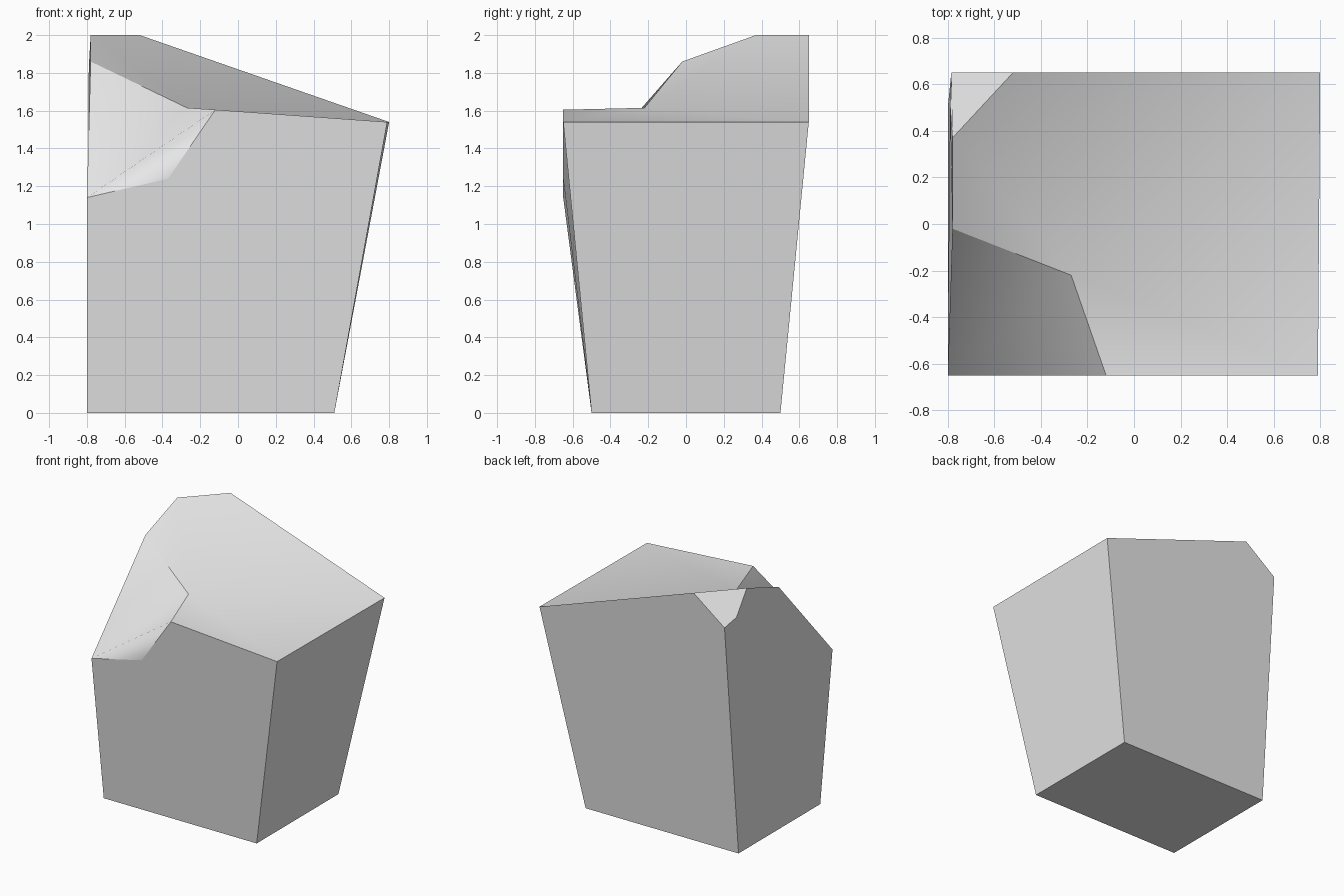
import bpy
import bmesh

if "Cube" in bpy.data.objects:
    bpy.data.objects.remove(bpy.data.objects["Cube"])

# Single stone grey
grey = bpy.data.materials.new("stone_grey")
grey.use_nodes = True
colour = (0.8, 0.8, 0.8, 1)
grey.diffuse_color = colour
grey.node_tree.nodes["Principled BSDF"].inputs["Base Color"].default_value = colour

# Named corners of the block
corners = {
    # base
    "base_fl": (-0.8, -0.5, 0), "base_fr": (0.51, -0.5, 0),
    "base_br": (0.51, 0.5, 0), "base_bl": (-0.8, 0.5, 0),
    # low edge of the sloping top
    "top_fr": (0.79, -0.65, 1.54), "top_br": (0.8, 0.65, 1.54),
    # broken front corner
    "chip_low": (-0.8, -0.65, 1.14), "chip_mid": (-0.37, -0.65, 1.24),
    "chip_front": (-0.12, -0.65, 1.605), "chip_in": (-0.27, -0.22, 1.615),
    "chip_side": (-0.78, -0.02, 1.86),
    # chamfered peak
    "peak_back": (-0.52, 0.65, 2), "peak_side": (-0.78, 0.37, 2),
    "peak_mid": (-0.79, 0.51, 1.83), "peak_low": (-0.785, 0.65, 1.8),
}

# Faces grouped by side: shading is smooth within a side, sharp between sides
sides = {
    "bottom": ["base_fl base_bl base_br base_fr"],
    "front": ["base_fl base_fr top_fr chip_front chip_mid chip_low"],
    "right": ["base_fr base_br top_br top_fr"],
    "back": ["base_br base_bl peak_low peak_back top_br"],
    "left": ["base_bl base_fl chip_low chip_side peak_side peak_mid peak_low"],
    "chamfer": ["peak_low peak_mid peak_side peak_back"],
    "chip": ["chip_low chip_front chip_in", "chip_low chip_in chip_side",
             "chip_low chip_mid chip_front"],
    "top": ["chip_in top_fr top_br", "chip_in chip_front top_fr",
            "chip_in top_br peak_back", "chip_in peak_back peak_side",
            "chip_in peak_side chip_side"],
}

# Build the block
bm = bmesh.new()
verts = {name: bm.verts.new(co) for name, co in corners.items()}
side_of = {}
for side, faces in sides.items():
    for names in faces:
        face = bm.faces.new([verts[n] for n in names.split()])
        face.smooth = True
        side_of[face] = side
bmesh.ops.recalc_face_normals(bm, faces=bm.faces[:])
for edge in bm.edges:
    edge.smooth = len({side_of[f] for f in edge.link_faces}) == 1

mesh = bpy.data.meshes.new("stone_block")
bm.to_mesh(mesh)
bm.free()
mesh.materials.append(grey)
block = bpy.data.objects.new("stone_block", mesh)
bpy.context.collection.objects.link(block)
